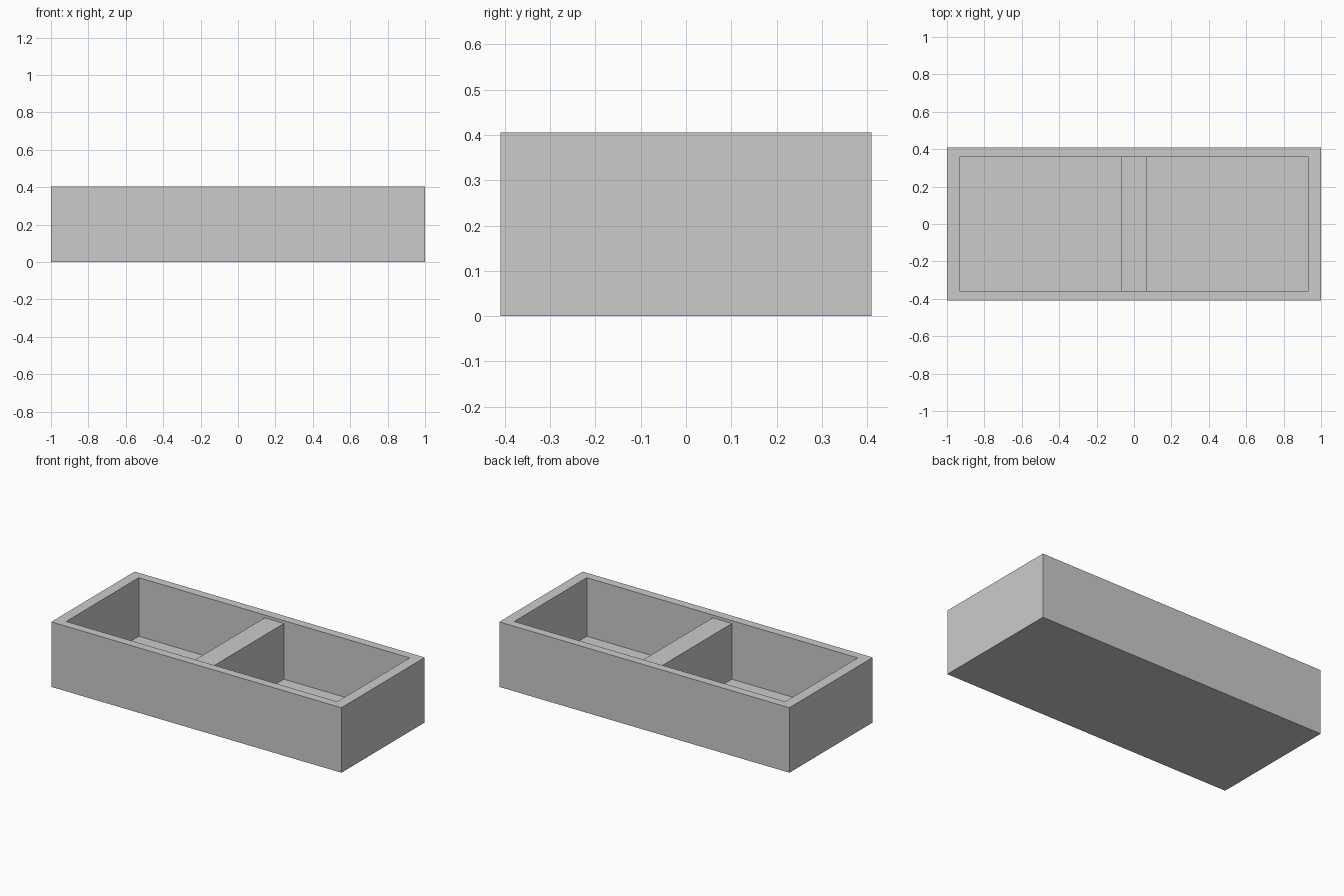
import bpy, bmesh

if "Cube" in bpy.data.objects:
    bpy.data.objects.remove(bpy.data.objects["Cube"])

HX, HY, H = 1.0, 0.41, 0.405       # outer half sizes and height
IX, IY, FLOOR = 0.934, 0.357, 0.04  # inner half sizes and floor level
DIV_HX, DIV_TOP = 0.066, 0.387      # divider half width and top


def finish(bm, name):
    bmesh.ops.recalc_face_normals(bm, faces=bm.faces)
    mesh = bpy.data.meshes.new(name)
    bm.to_mesh(mesh)
    bm.free()
    obj = bpy.data.objects.new(name, mesh)
    bpy.context.collection.objects.link(obj)
    return obj


def ring(bm, hx, hy, z):
    return [bm.verts.new((sx * hx, sy * hy, z))
            for sx, sy in ((-1, -1), (1, -1), (1, 1), (-1, 1))]


def loft(name, sections, closed_ends=True):
    """Skin a stack of rectangles (half x, half y, z)."""
    bm = bmesh.new()
    rings = [ring(bm, *s) for s in sections]
    for a, b in zip(rings, rings[1:]):
        for i in range(4):
            j = (i + 1) % 4
            bm.faces.new((a[i], a[j], b[j], b[i]))
    if closed_ends:
        bm.faces.new(rings[0])
        bm.faces.new(rings[-1])
    return finish(bm, name)


# Open tray: outside wall, rim, inside wall, floor
loft("tray", [(HX, HY, 0), (HX, HY, H), (IX, IY, H), (IX, IY, FLOOR)])

# Cross divider, slightly lower than the rim
loft("divider", [(DIV_HX, IY, FLOOR), (DIV_HX, IY, DIV_TOP)])
